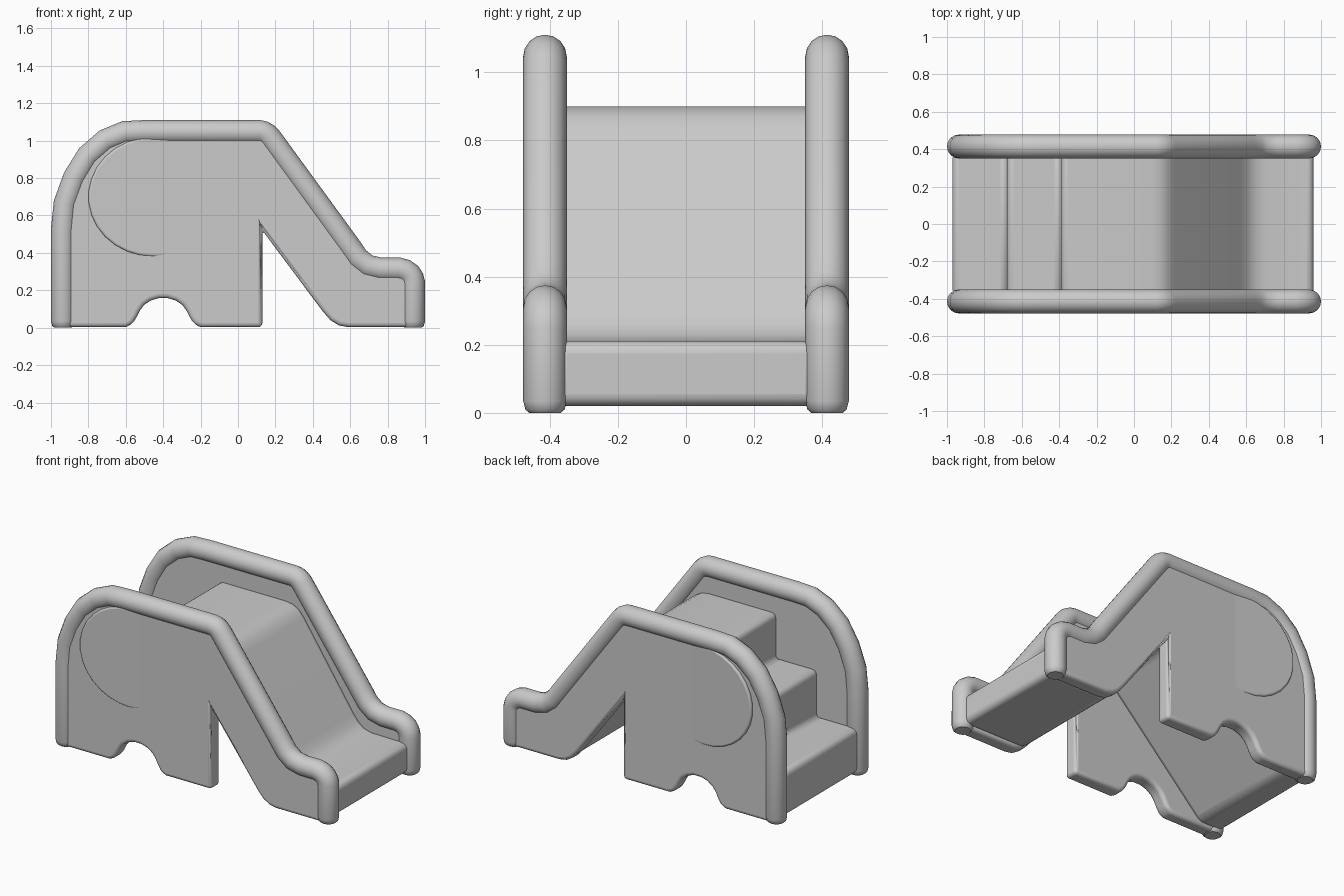
import bpy, bmesh, math
from mathutils import Vector

if "Cube" in bpy.data.objects:
    bpy.data.objects.remove(bpy.data.objects["Cube"])


def smooth(obj, angle=40):
    bpy.ops.object.select_all(action='DESELECT')
    obj.select_set(True)
    bpy.context.view_layer.objects.active = obj
    bpy.ops.object.shade_smooth_by_angle(angle=math.radians(angle))


def prism(name, pts, y0, y1, bevel, lean=None):
    """Extrude an XZ outline from y0 to y1; lean(x) shifts the y1 face."""
    bm = bmesh.new()
    a = [bm.verts.new((x, y0, z)) for x, z in pts]
    b = [bm.verts.new((x, y1 + (lean(x) if lean else 0), z)) for x, z in pts]
    bm.faces.new(a)
    bm.faces.new(b[::-1])
    n = len(pts)
    for i in range(n):
        j = (i + 1) % n
        bm.faces.new((a[j], a[i], b[i], b[j]))
    bmesh.ops.recalc_face_normals(bm, faces=bm.faces)
    me = bpy.data.meshes.new(name)
    bm.to_mesh(me)
    bm.free()
    obj = bpy.data.objects.new(name, me)
    bpy.context.collection.objects.link(obj)
    mod = obj.modifiers.new("round", 'BEVEL')
    mod.width, mod.segments = bevel, 4
    mod.limit_method, mod.angle_limit = 'ANGLE', math.radians(32)
    smooth(obj)
    return obj


def inset(pts, d):
    """Offset an open clockwise path inward by d."""
    out = []
    for i, p in enumerate(pts):
        t = Vector((0, 0))
        u = []
        for a, b in ((i - 1, i), (i, i + 1)):
            if a >= 0 and b < len(pts):
                u.append((Vector(pts[b]) - Vector(pts[a])).normalized())
        t = sum(u, Vector((0, 0))).normalized()
        k = d / max(0.5, t.dot(u[0]))
        out.append((p[0] + t.y * k, p[1] - t.x * k))
    return out


def tube(name, pts, y, r):
    cu = bpy.data.curves.new(name, 'CURVE')
    cu.dimensions = '3D'
    cu.bevel_depth, cu.bevel_resolution, cu.use_fill_caps = r, 6, True
    # narrow both ends so the feet are rounded off
    (xa, _), (xb, _) = pts[0], pts[-1]
    path = [(xa, 0.0, .72), (xa, .01, .9), (xa, .035, 1)]
    path += [(x, z, 1) for x, z in pts[1:-1]]
    path += [(xb, .035, 1), (xb, .01, .9), (xb, 0.0, .72)]
    sp = cu.splines.new('POLY')
    sp.points.add(len(path) - 1)
    for q, (x, z, rad) in zip(sp.points, path):
        q.co, q.radius = (x, y, z, 1), rad
    obj = bpy.data.objects.new(name, cu)
    bpy.context.collection.objects.link(obj)
    bpy.ops.object.select_all(action='DESELECT')
    obj.select_set(True)
    bpy.context.view_layer.objects.active = obj
    bpy.ops.object.convert(target='MESH')
    smooth(bpy.context.object)


# Upper outline of a side, from the rear foot over the top to the slide end
upper = [(-1, 0), (-1, .53), (-.985, .68), (-.93, .83), (-.85, .96),
         (-.74, 1.055), (-.62, 1.105), (-.5, 1.11), (.12, 1.11), (.155, 1.103),
         (.19, 1.085), (.22, 1.055), (.65, .465), (.685, .415), (.72, .387),
         (.77, .375), (.87, .375), (.92, .362), (.965, .33), (.99, .29),
         (1, .25), (1, 0)]
# Lower outline: slide foot, notch, front leg, arch, rear leg
lower = [(.59, .003), (.54, .012), (.495, .04), (.455, .085), (.13, .52), (.13, .003),
         (-.2, .003), (-.235, .02), (-.26, .06)]
lower += [(-.4 + .135 * math.cos(t), .05 + .11 * math.sin(t))
          for t in [math.radians(d) for d in range(20, 161, 20)]]
lower += [(-.54, .06), (-.565, .02), (-.6, .003)]

R, YC, HALF = .064, .414, .046
plate = inset(upper, .03)
plate[0], plate[-1] = (plate[0][0], .003), (plate[-1][0], .003)

# Ear outline: a round left half that fades into the plate on its right
ear = [(-.45 + .35 * math.sin(math.radians(a)), .7 + .32 * math.cos(math.radians(a)))
       for a in range(0, -181, -12)]
ear += [(-.33, .39), (-.33, 1.01)]

for side, s in (("front", -1), ("back", 1)):
    prism(side + "_side_panel", plate + lower, s * (YC - HALF), s * (YC + HALF), .022)
    tube(side + "_rim", inset(upper, R), s * YC, R)
    face = YC + HALF
    prism(side + "_ear", ear, s * (face - .03), s * (face - .002), .012,
          lambda x: s * .021 * (-.33 - x) / .47)

# Stairs, deck and slide as one folded shell between the sides
body = [(-.97, .02), (-.97, .31), (-.68, .31), (-.68, .61), (-.39, .61), (-.39, .9),
        (.09, .9), (.14, .892), (.18, .87), (.215, .83),
        (.57, .305), (.605, .26), (.645, .228), (.70, .213),
        (.96, .21), (.96, .02), (.52, .02), (.06, .70), (-.12, .70), (-.80, .02)]
prism("stairs_and_slide", body, -.385, .385, .035)
